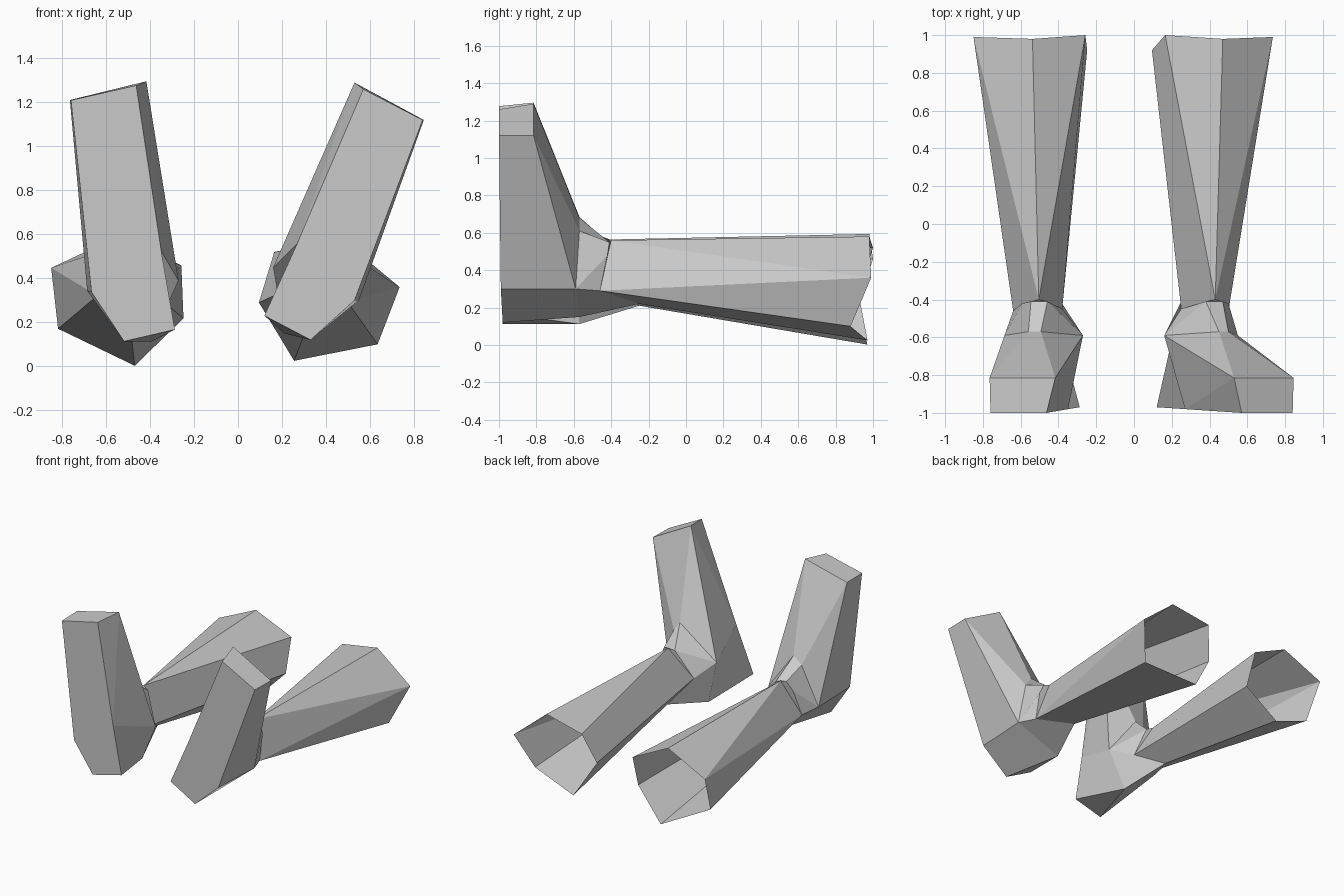
import bpy
import bmesh
from math import radians
from mathutils import Matrix, Vector

default = bpy.data.objects.get("Cube")
if default:
    bpy.data.objects.remove(default, do_unlink=True)

grey = bpy.data.materials.new("plain grey")
grey.use_nodes = True
colour = (0.6, 0.6, 0.6, 1)
grey.diffuse_color = colour
grey.node_tree.nodes["Principled BSDF"].inputs["Base Color"].default_value = colour

# Landmarks of the left leg
POINTS = dict(
    # open knee rim
    knee_out=(.735, .99, .36), knee_top=(.47, .98, .58), knee_in=(.165, 1, .52),
    knee_low_in=(.095, .92, .29), knee_low=(.255, .97, .025), knee_low_out=(.635, .88, .10),
    # narrow end of the shin
    shin_top=(.43, -.40, .56), shin_out=(.50, -.46, .29),
    shin_in=(.25, -.45, .36), shin_low=(.33, -.25, .22),
    # sole outline
    sole_toe_out=(.84, -1, 1.12), sole_toe_in=(.57, -1, 1.26), sole_mid=(.27, -.98, .56),
    heel_in=(.12, -.97, .23), heel_low=(.33, -.98, .12), heel_out=(.53, -.99, .30),
    # upper side of the foot
    toe_out=(.845, -.815, 1.12), toe_in=(.53, -.815, 1.29),
    instep_out=(.50, -.57, .61), instep_in=(.45, -.57, .68),
    side_out=(.55, -.59, .30), side_in=(.16, -.59, .45), side_low=(.21, -.57, .15),
    # ankle
    ankle_in=(.38, -.41, .55), ankle_out=(.47, -.41, .55), ankle_side=(.50, -.42, .48),
)


def loft(ring_a, ring_b):
    """Join two rings; a point repeated in a ring gives a triangle."""
    faces = []
    for i in range(len(ring_a)):
        corners = (ring_a[i - 1], ring_a[i], ring_b[i], ring_b[i - 1])
        face = list(dict.fromkeys(corners))
        if len(face) > 2:
            faces.append(face)
    return faces


def build(name, faces, matrix):
    bm = bmesh.new()
    verts = {}
    for face in faces:
        for key in face:
            if key not in verts:
                verts[key] = bm.verts.new(matrix @ Vector(POINTS[key]))
        bm.faces.new([verts[key] for key in face])
    bmesh.ops.recalc_face_normals(bm, faces=bm.faces[:])
    mesh = bpy.data.meshes.new(name)
    bm.to_mesh(mesh)
    bm.free()
    mesh.materials.append(grey)
    bpy.context.collection.objects.link(bpy.data.objects.new(name, mesh))


# Shin: a six-sided tube, open at the knee and pinched at the ankle
shin = loft(
    ["knee_out", "knee_out", "knee_top", "knee_in",
     "knee_low_in", "knee_low", "knee_low_out"],
    ["shin_out", "shin_top", "shin_top", "shin_top",
     "shin_in", "shin_low", "shin_out"])

# Foot: flat sole, then rings running back to the shin
sole = ["sole_toe_out", "sole_toe_in", "sole_mid", "heel_in", "heel_low", "heel_out"]
foot = [sole]
# sole to upper edge
foot += loft(
    ["sole_toe_out", "sole_toe_in", "sole_mid", "sole_mid",
     "heel_in", "heel_low", "heel_out"],
    ["toe_out", "toe_in", "toe_in", "side_in",
     "side_low", "side_low", "side_out"])
# toes to instep
foot += loft(
    ["toe_out", "toe_in", "side_in", "side_low", "side_out"],
    ["instep_out", "instep_in", "side_in", "side_low", "side_out"])
# instep to ankle
foot += loft(
    ["instep_out", "instep_in", "side_in", "side_in",
     "side_low", "side_out", "side_out"],
    ["ankle_out", "ankle_in", "ankle_in", "shin_in",
     "shin_low", "shin_out", "ankle_side"])
# ankle to shin
foot += loft(
    ["ankle_out", "ankle_in", "shin_in", "shin_low", "shin_out", "ankle_side"],
    ["shin_top", "shin_top", "shin_in", "shin_low", "shin_out", "shin_out"])

# The right leg is the mirrored left leg, rolled a little about its length
roll = Matrix.Rotation(radians(-14.6), 4, "Y")
mirror = Matrix.Diagonal((-1, 1, 1, 1))
right = mirror @ Matrix.Translation((.229, 0, -.086)) @ roll

for side, matrix in (("left", Matrix.Identity(4)), ("right", right)):
    build(side + "_shin", shin, matrix)
    build(side + "_foot", foot, matrix)
